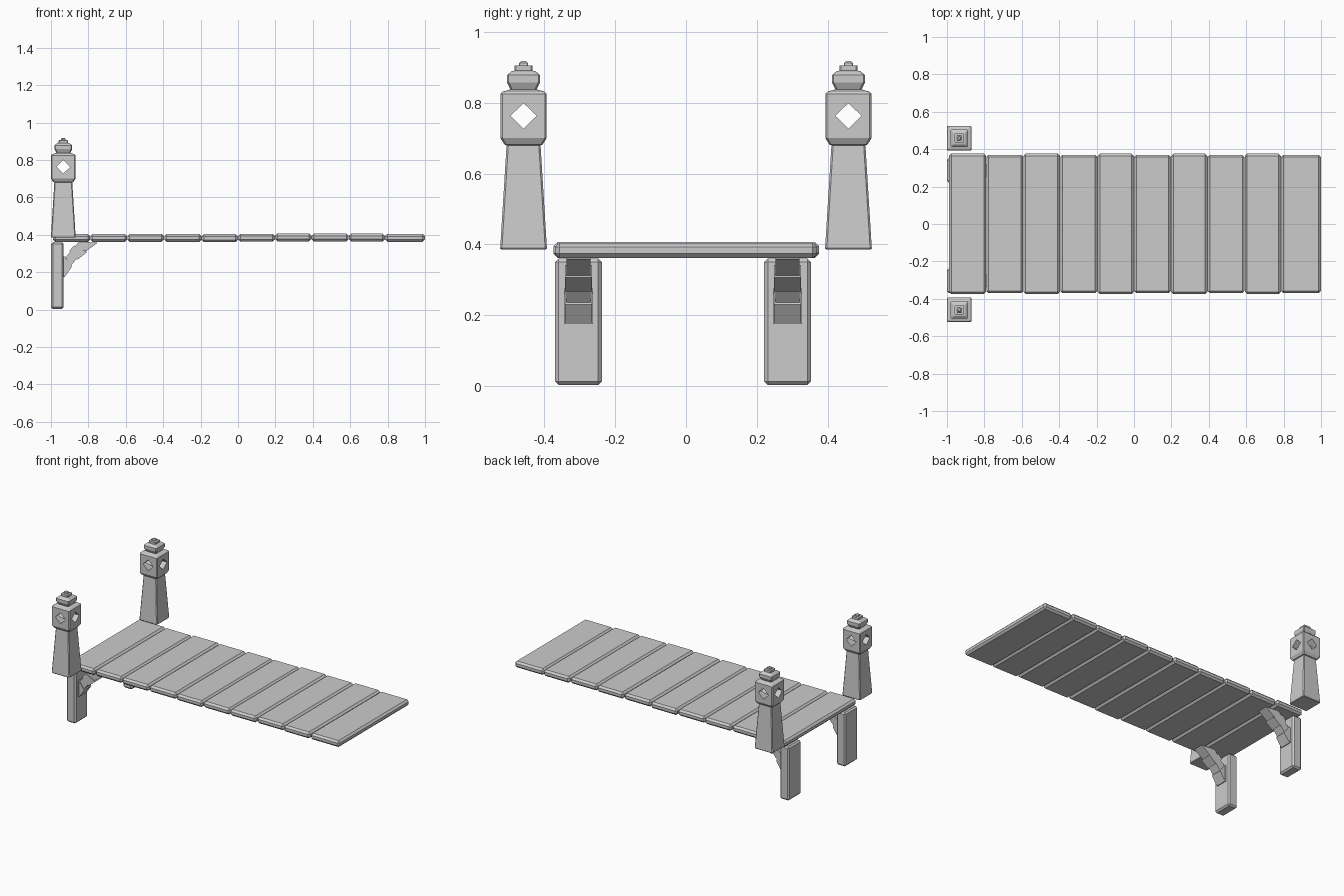
import bpy, bmesh, math, random
from mathutils import Matrix, Vector

if "Cube" in bpy.data.objects:
    bpy.data.objects.remove(bpy.data.objects["Cube"])

random.seed(4)


def finish(bm, name, bevel=0.0):
    bmesh.ops.recalc_face_normals(bm, faces=bm.faces)
    me = bpy.data.meshes.new(name)
    bm.to_mesh(me)
    bm.free()
    ob = bpy.data.objects.new(name, me)
    bpy.context.collection.objects.link(ob)
    if bevel:
        m = ob.modifiers.new("bevel", 'BEVEL')
        m.width, m.segments, m.limit_method = bevel, 1, 'ANGLE'
        m.angle_limit = math.radians(40)
    return ob


def box(name, lo, hi, bevel=0.0):
    bm = bmesh.new()
    lo, hi = Vector(lo), Vector(hi)
    bmesh.ops.create_cube(bm, size=1, matrix=Matrix.Translation((lo + hi) / 2)
                          @ Matrix.Diagonal((*(hi - lo), 1)))
    return finish(bm, name, bevel)


def prism(bm, profile, y0, y1):
    # extrude an x-z outline along y
    a = [bm.verts.new((x, y0, z)) for x, z in profile]
    b = [bm.verts.new((x, y1, z)) for x, z in profile]
    bm.faces.new(a)
    bm.faces.new(b[::-1])
    for i in range(len(a)):
        j = (i + 1) % len(a)
        bm.faces.new((a[i], b[i], b[j], a[j]))


# Deck planks, slightly uneven in length and height
edges = [-0.99, -0.79, -0.592, -0.395, -0.195, 0.0, 0.198, 0.393, 0.592, 0.786, 1.0]
for i in range(10):
    e = 0.006 if i % 2 == 0 and i < 9 else 0.0
    dz = random.uniform(-0.002, 0.002)
    box(f"deck_plank_{i + 1}", (edges[i] + 0.001, -0.370 - e * 0.8, 0.363 + dz),
        (edges[i + 1] - 0.001, 0.370 + e, 0.405 + dz), 0.012)

# Legs and their stepped braces
under = [(-0.928, 0.183), (-0.893, 0.235), (-0.862, 0.272), (-0.812, 0.312), (-0.75, 0.357)]
over = [(-0.940, 0.27), (-0.922, 0.28), (-0.897, 0.308), (-0.872, 0.337), (-0.85, 0.364)]
for side, yc in (("front", -0.304), ("back", 0.287)):
    box(f"{side}_leg", (-1.0, yc - 0.066, 0.003), (-0.932, yc + 0.066, 0.36), 0.01)
    box(f"{side}_brace_plate", (-0.94, yc - 0.041, 0.175), (-0.926, yc + 0.041, 0.275))
    bm = bmesh.new()
    for i in range(4):
        w = 0.038 if i % 2 == 0 else 0.034
        s = 0.005 if i % 2 == 0 else 0.0
        quad = [under[i], under[i + 1], over[i + 1], over[i]]
        # alternate blocks stand a little proud of their neighbours
        quad = [(x + s * d, z - s * d) for (x, z), d in zip(quad, (1, 1, -1, -1))]
        prism(bm, quad, yc - w, yc + w)
    finish(bm, f"{side}_brace")

# Lantern posts: stacked square sections (half width, height)
profile = [(0.063, 0.385), (0.066, 0.389), (0.048, 0.68), (0.054, 0.682), (0.065, 0.70),
           (0.065, 0.825), (0.060, 0.831), (0.037, 0.838), (0.047, 0.858), (0.047, 0.878),
           (0.034, 0.889), (0.025, 0.891), (0.025, 0.905), (0.013, 0.906), (0.012, 0.913),
           (0.006, 0.918)]
PX = -0.934
for side, py in (("front", -0.459), ("back", 0.459)):
    bm = bmesh.new()
    rings = []
    for h, z in profile:
        c = min(0.005, h * 0.15)  # chamfered corners
        pts = [(h, h - c), (h - c, h), (c - h, h), (-h, h - c),
               (-h, c - h), (c - h, -h), (h - c, -h), (h, c - h)]
        rings.append([bm.verts.new((PX + x, py + y, z)) for x, y in pts])
    for a, b in zip(rings, rings[1:]):
        for i in range(8):
            j = (i + 1) % 8
            bm.faces.new((a[i], a[j], b[j], b[i]))
    bm.faces.new(rings[0])
    bm.faces.new(rings[-1])
    post = finish(bm, f"{side}_lantern_post")

    # Diamond windows cut through in both directions
    for turn in (0, math.pi / 2):
        bm = bmesh.new()
        prism(bm, [(0.037, 0), (0, 0.036), (-0.037, 0), (0, -0.036)], -0.1, 0.1)
        bm.transform(Matrix.Translation((PX, py, 0.763)) @ Matrix.Rotation(turn, 4, 'Z'))
        cutter = finish(bm, "window_cutter")
        cutter.hide_render = True
        m = post.modifiers.new("window", 'BOOLEAN')
        m.operation, m.solver, m.object = 'DIFFERENCE', 'EXACT', cutter
        bpy.context.view_layer.objects.active = post
        bpy.ops.object.modifier_apply(modifier=m.name)
        bpy.data.objects.remove(cutter)
